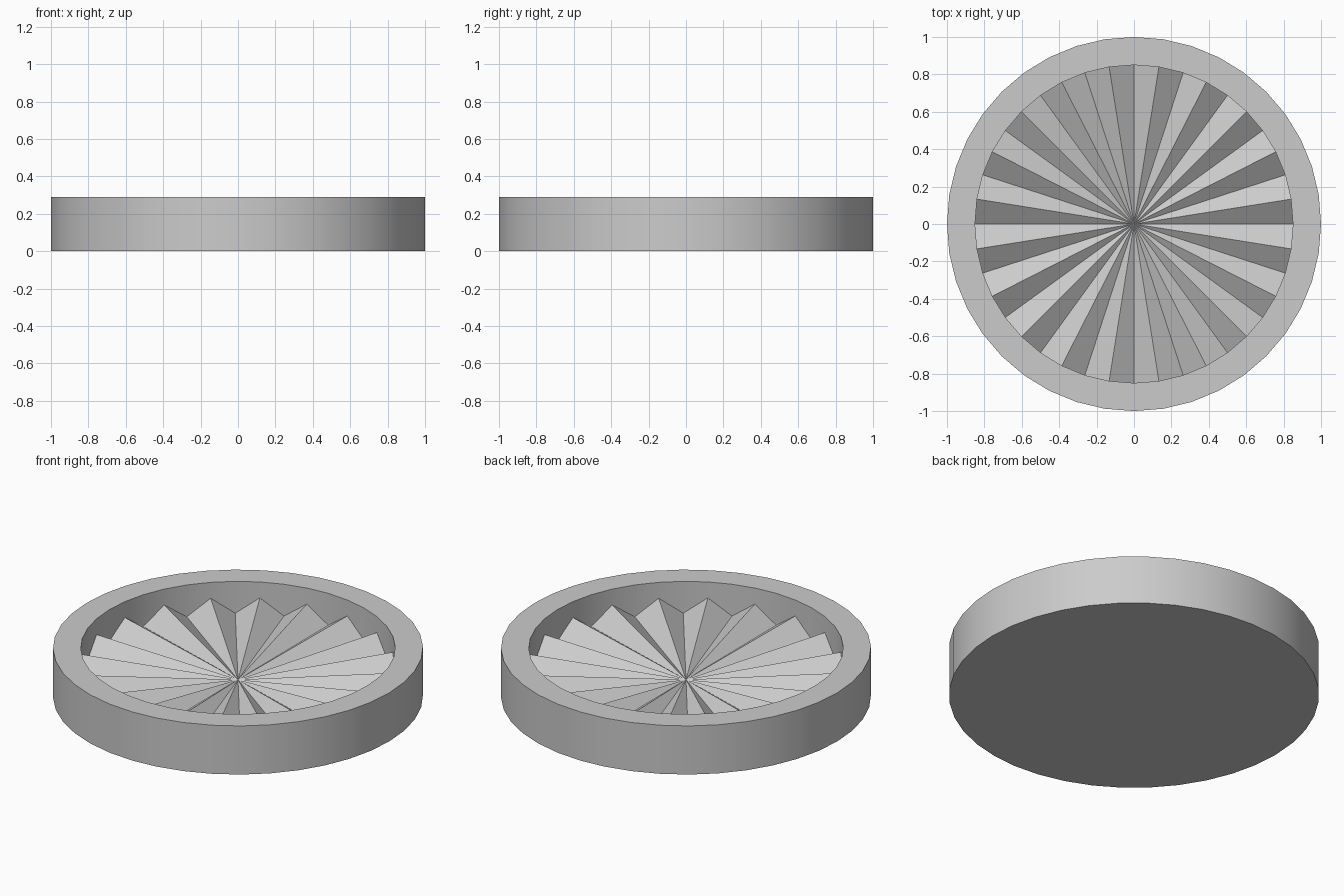
import bpy
import bmesh
from math import cos, sin, tau, radians

if "Cube" in bpy.data.objects:
    bpy.data.objects.remove(bpy.data.objects["Cube"])

N = 40                       # sides of the disc, two per pleat
R_OUT, R_IN, HEIGHT = 1.0, 0.85, 0.29
VALLEY, RIDGE = 0.10, 0.195


def pleat_z(i):
    return RIDGE if i % 2 else VALLEY


def add_ring(bm, radius, z_of):
    return [bm.verts.new((radius * cos(tau * i / N), radius * sin(tau * i / N), z_of(i)))
            for i in range(N)]


def bridge(bm, a, b):
    for i in range(N):
        j = (i + 1) % N
        bm.faces.new((a[i], a[j], b[j], b[i]))


def finish(bm, name):
    mesh = bpy.data.meshes.new(name)
    bm.to_mesh(mesh)
    bm.free()
    obj = bpy.data.objects.new(name, mesh)
    bpy.context.collection.objects.link(obj)
    return obj


# Round housing: base, outer wall, flat rim, inner wall down to the pleats
bm = bmesh.new()
rings = [add_ring(bm, R_OUT, lambda i: 0.0),
         add_ring(bm, R_OUT, lambda i: HEIGHT),
         add_ring(bm, R_IN, lambda i: HEIGHT),
         add_ring(bm, R_IN, pleat_z)]
bm.faces.new(rings[0][::-1])
for a, b in zip(rings, rings[1:]):
    bridge(bm, a, b)
housing = finish(bm, "housing")
bpy.context.view_layer.objects.active = housing
housing.select_set(True)
bpy.ops.object.shade_smooth_by_angle(angle=radians(30))

# Pleated fan: flat facets from the centre to a zigzag edge
bm = bmesh.new()
edge = add_ring(bm, R_IN, pleat_z)
centre = bm.verts.new((0, 0, VALLEY))
for i in range(N):
    bm.faces.new((edge[i], edge[(i + 1) % N], centre))
finish(bm, "pleated_fan")
